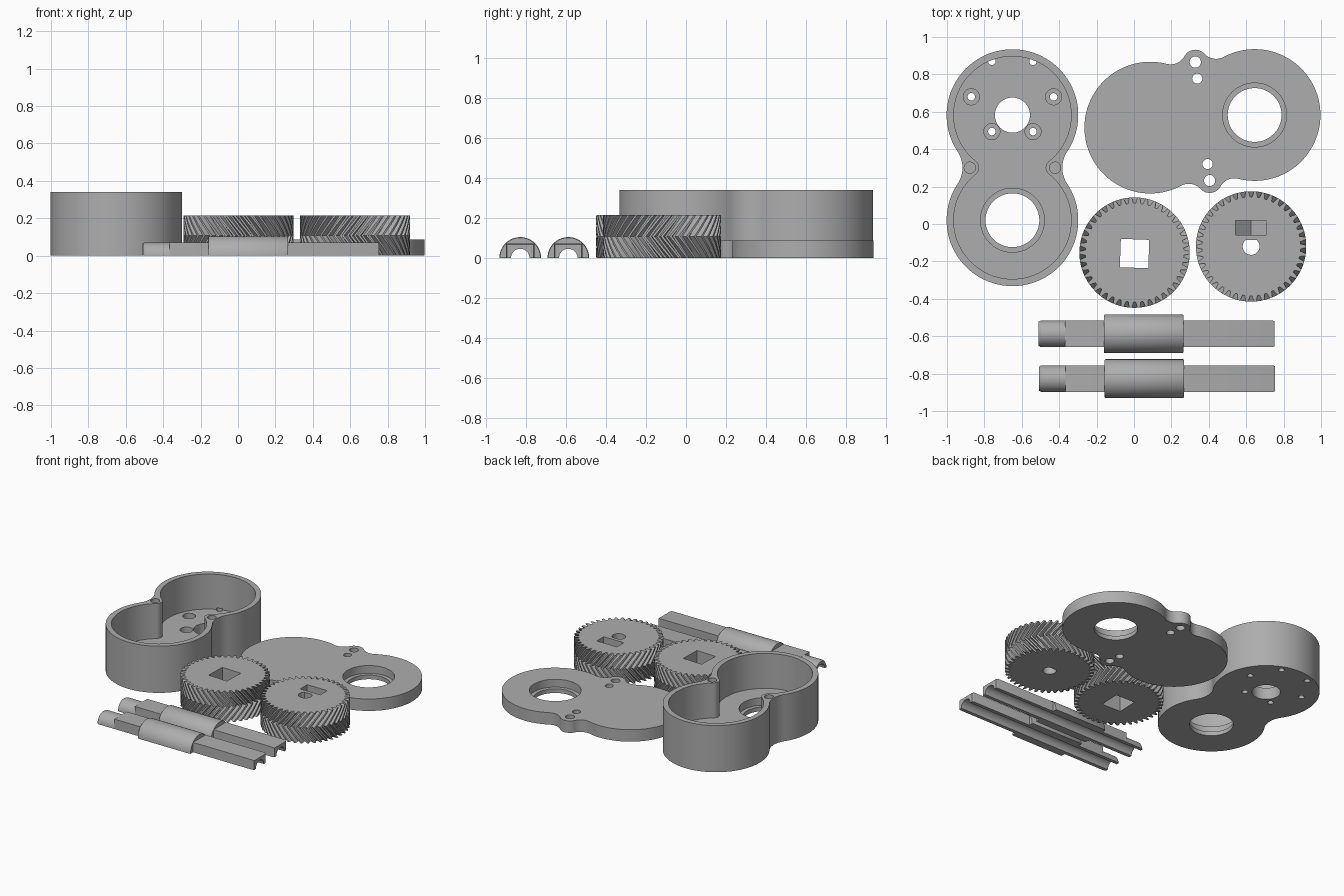
import bpy, bmesh, math
from math import sin, cos, pi, atan2, hypot, radians
from mathutils import Matrix, Vector

cube = bpy.data.objects.get("Cube")
if cube:
    bpy.data.objects.remove(cube, do_unlink=True)

grey = bpy.data.materials.new("grey plastic")
grey.use_nodes = True
colour = (0.42, 0.42, 0.42, 1)
grey.diffuse_color = colour
grey.node_tree.nodes["Principled BSDF"].inputs["Base Color"].default_value = colour


def loft(name, rings):
    """Solid skinned through closed rings of points, capped at both ends."""
    bm = bmesh.new()
    loops = [[bm.verts.new(p) for p in ring] for ring in rings]
    for low, high in zip(loops, loops[1:]):
        for i in range(len(low)):
            j = (i + 1) % len(low)
            bm.faces.new((low[i], low[j], high[j], high[i]))
    bm.faces.new(loops[0][::-1])
    bm.faces.new(loops[-1])
    bmesh.ops.recalc_face_normals(bm, faces=bm.faces)
    mesh = bpy.data.meshes.new(name)
    bm.to_mesh(mesh)
    bm.free()
    mesh.materials.append(grey)
    obj = bpy.data.objects.new(name, mesh)
    bpy.context.collection.objects.link(obj)
    return obj


def prism(name, pts, z0, z1, matrix=Matrix()):
    return loft(name, [[matrix @ Vector((x, y, z)) for x, y in pts] for z in (z0, z1)])


def arc(cx, cy, r, a0, a1, n=48):
    return [(cx + r * cos(a0 + (a1 - a0) * i / n), cy + r * sin(a0 + (a1 - a0) * i / n))
            for i in range(n + 1)]


def disc(x, y, r, n=48):
    return arc(x, y, r, 0, 2 * pi, n)[:-1]


def chain(circles):
    """Smooth outline through touching circles (x, y, r, convex)."""
    pts = []
    for i, (x, y, r, convex) in enumerate(circles):
        px, py = circles[i - 1][:2]
        nx, ny = circles[(i + 1) % len(circles)][:2]
        start, end = atan2(py - y, px - x), atan2(ny - y, nx - x)
        sweep = (end - start) % (2 * pi) if convex else -((start - end) % (2 * pi))
        pts += arc(x, y, r, start, start + sweep, max(10, int(abs(sweep) * 16)))[:-1]
    return pts


def activate(obj):
    bpy.ops.object.select_all(action="DESELECT")
    obj.select_set(True)
    bpy.context.view_layer.objects.active = obj


def cut(obj, cutter):
    activate(obj)
    mod = obj.modifiers.new("cut", "BOOLEAN")
    mod.operation, mod.solver, mod.object = "DIFFERENCE", "EXACT", cutter
    bpy.ops.object.modifier_apply(modifier=mod.name)
    bpy.data.objects.remove(cutter, do_unlink=True)


def drill(obj, x, y, r, z0=-0.1, z1=0.5):
    cut(obj, prism("cutter", disc(x, y, r), z0, z1))


def smooth(obj, angle=30):
    activate(obj)
    bpy.ops.object.shade_smooth_by_angle(angle=radians(angle))


HALF = 0.281      # half the spacing of the two gear axes
OUTER = 0.352


def peanut(r, waist):
    fillet = (waist ** 2 + HALF ** 2 - r ** 2) / (2 * (r - waist))
    y = waist + fillet
    return chain([(HALF, 0, r, True), (0, y, fillet, False),
                  (-HALF, 0, r, True), (0, -y, fillet, False)])


# Housing: deep tray with bearing seat, motor hole and screw holes
FLOOR = 0.085
frame = Matrix.Translation((-0.65, 0.301, 0)) @ Matrix.Rotation(pi / 2, 4, "Z")
housing = prism("housing", peanut(OUTER, 0.267), 0, 0.34, frame)
cut(housing, prism("cutter", peanut(0.314, 0.178), FLOOR, 0.5, frame))
drill(housing, -0.65, 0.582, 0.094)
drill(housing, -0.65, 0.02, 0.144)
drill(housing, -0.65, 0.02, 0.171, 0.03)
for side in (-1, 1):
    x = -0.65 + side * 0.22
    drill(housing, x, 0.68, 0.02)
    drill(housing, x, 0.68, 0.043, 0.04)
    x = -0.65 + side * 0.11
    drill(housing, x, 0.494, 0.02)
    drill(housing, x, 0.494, 0.043, 0.04)
    drill(housing, x, 0.87, 0.02, -0.1, FLOOR + 0.01)
    drill(housing, -0.65 + side * 0.228, 0.301, 0.03, 0.1)
smooth(housing)

# Lid: flat plate with two screw ears and a bearing seat
EAR, EAR_Y, BLEND = 0.066, 0.319, 0.085
span = hypot(HALF, EAR_Y)
near, far = EAR + BLEND, OUTER + BLEND
along = (near ** 2 - far ** 2 + span ** 2) / (2 * span)
away = math.sqrt(near ** 2 - along ** 2)
ux, uy = HALF / span, -EAR_Y / span
fx, fy = along * ux - away * uy, EAR_Y + along * uy + away * ux
lid_outline = chain([
    (HALF, 0, OUTER, True), (fx, fy, BLEND, False), (0, EAR_Y, EAR, True), (-fx, fy, BLEND, False),
    (-HALF, 0, OUTER, True), (-fx, -fy, BLEND, False), (0, -EAR_Y, EAR, True), (fx, -fy, BLEND, False)])
frame = Matrix.Translation((0.366, 0.549, 0)) @ Matrix.Rotation(radians(6.9), 4, "Z")
lid = prism("lid", lid_outline, 0, 0.087, frame)
for u, v, r, z0 in ((HALF, 0, 0.144, -0.1), (HALF, 0, 0.171, 0.03),
                    (0, EAR_Y, 0.03, -0.1), (0, -EAR_Y, 0.03, -0.1),
                    (0, 0.23, 0.027, -0.1), (0, -0.23, 0.027, -0.1)):
    x, y, _ = frame @ Vector((u, v, 0))
    drill(lid, x, y, r, z0)
smooth(lid)

# Herringbone gears of opposite hand
TEETH, HEIGHT, TIP, ROOT = 42, 0.215, 0.295, 0.264


def gear(name, cx, cy, twist):
    rings, steps, pitch = [], 12, 2 * pi / TEETH
    for k in range(steps + 1):
        t = k / steps
        turn = twist * abs(2 * t - 1)
        ring = []
        for i in range(TEETH):
            for offset, r in ((-0.36, ROOT), (-0.15, TIP), (0.15, TIP), (0.36, ROOT)):
                a = (i + offset) * pitch + turn
                ring.append((cx + r * cos(a), cy + r * sin(a), HEIGHT * t))
        rings.append(ring)
    return loft(name, rings)


square_gear = gear("square_bore_gear", 0.003, -0.153, -0.3)
square = [(-0.076, -0.076), (0.076, -0.076), (0.076, 0.076), (-0.076, 0.076)]
turned = Matrix.Translation((0.003, -0.158, 0)) @ Matrix.Rotation(radians(-2), 4, "Z")
cut(square_gear, prism("cutter", square, -0.1, 0.5, turned))
smooth(square_gear, 25)

motor_gear = gear("motor_gear", 0.626, -0.12, 0.3)
cut(motor_gear, prism("cutter", arc(0.626, -0.12, 0.045, radians(130), radians(410)), -0.1, 0.5))
# Nut pocket with a sloping floor
pocket = [(0.543, 0.3), (0.543, 0.16), (0.625, 0.09), (0.705, 0.09), (0.705, 0.3)]
upright = Matrix.Rotation(pi / 2, 4, "X")
cut(motor_gear, prism("cutter", pocket, -0.02, 0.06, upright))
smooth(motor_gear, 25)

# Split shafts: half cylinders and half square bar around a channel
BORE = arc(0, 0, 0.046, pi, 0, 24)
SIDE = 0.0715
BAR = [(SIDE, 0), (SIDE, SIDE), (-SIDE, SIDE), (-SIDE, 0)]


def half_round(r):
    return arc(0, 0, r, 0, pi, 32)


def shaft(name, x, y):
    # profile (u, v) runs along y and z, extruded along x
    frame = Matrix(((0, 0, 1, x), (1, 0, 0, y), (0, 1, 0, 0), (0, 0, 0, 1)))
    parts = []
    for label, shape, stations in (
            ("bar", BAR, ((0.14, 1), (1.25, 1), (1.262, 0.93))),
            ("journal", half_round(0.0715), ((0, 0.9), (0.012, 1), (0.14, 1))),
            ("collar", half_round(0.104), ((0.35, 0.97), (0.356, 1), (0.768, 1), (0.774, 0.97)))):
        rings = [[frame @ Vector((u * s, v * s, along)) for u, v in shape]
                 + [frame @ Vector((u, v, along)) for u, v in BORE] for along, s in stations]
        part = loft(name + "_" + label, rings)
        smooth(part)
        parts.append(part)
    for part in parts[1:]:
        part.parent = parts[0]


shaft("back_half_shaft", -0.51, -0.587)
shaft("front_half_shaft", -0.507, -0.827)
